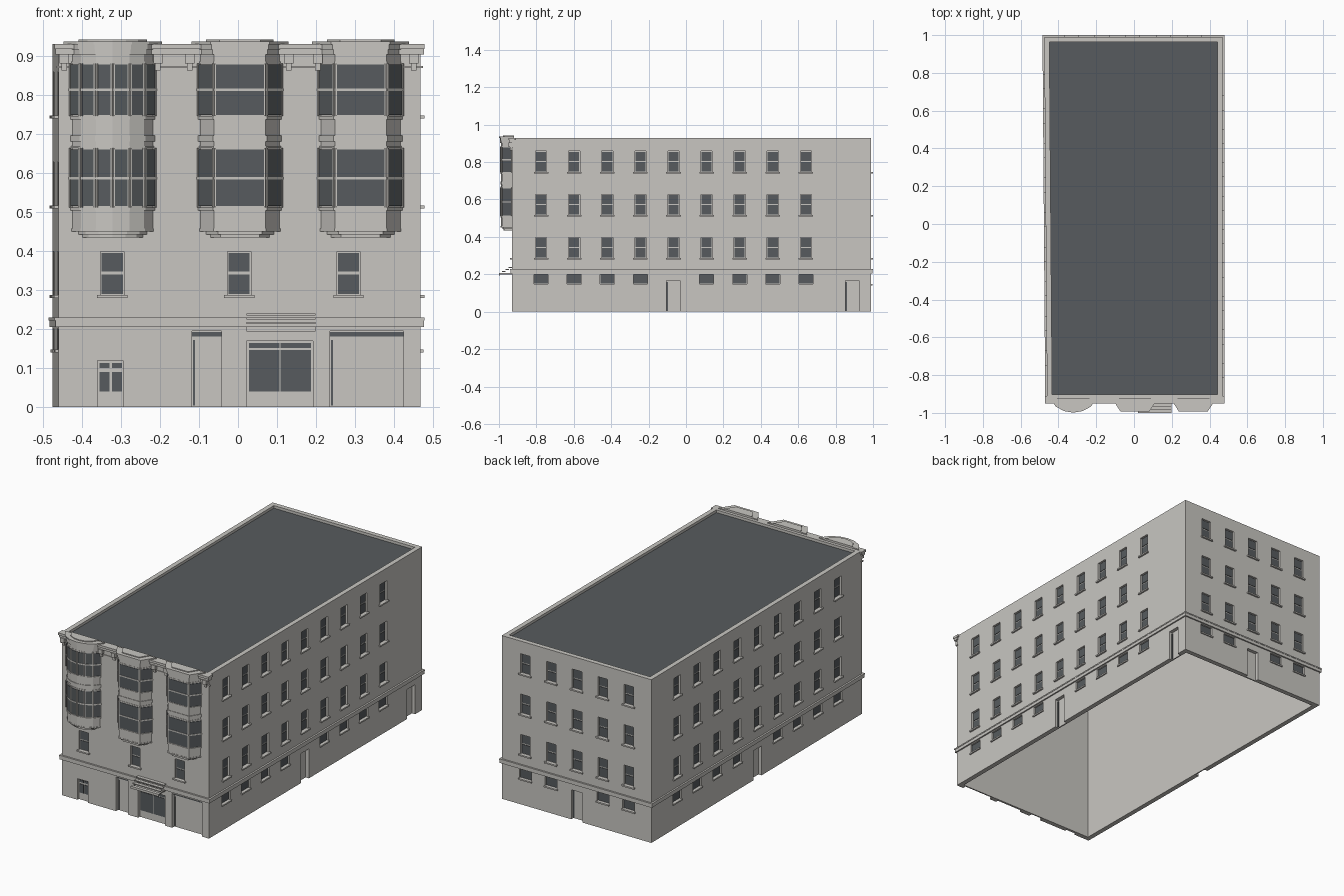
import bpy, bmesh, math
from mathutils import Matrix, Vector

if "Cube" in bpy.data.objects:
    bpy.data.objects.remove(bpy.data.objects["Cube"])


def material(name, color):
    m = bpy.data.materials.new(name)
    m.use_nodes = True
    m.diffuse_color = (*color, 1)
    m.node_tree.nodes["Principled BSDF"].inputs["Base Color"].default_value = (*color, 1)
    return m


STONE = material("pale stone", (0.58, 0.565, 0.535))
DARK = material("dark slate glass", (0.095, 0.105, 0.112))

parts = {}


def part(name, mat=STONE):
    if name not in parts:
        parts[name] = (bmesh.new(), mat)
    return parts[name][0]


def box(name, frame, u0, u1, z0, z1, d0, d1, mat=STONE):
    """Box in a wall frame: u along the wall, z up, d outward from the face."""
    centre = Matrix.Translation(((u0 + u1) / 2, -(d0 + d1) / 2, (z0 + z1) / 2))
    size = Matrix.Diagonal((u1 - u0, d1 - d0, z1 - z0, 1))
    bmesh.ops.create_cube(part(name, mat), size=1, matrix=frame @ centre @ size)


def prism(name, plan, z0, z1):
    bm = part(name)
    low = [bm.verts.new((x, y, z0)) for x, y in plan]
    high = [bm.verts.new((x, y, z1)) for x, y in plan]
    bm.faces.new(low[::-1])
    bm.faces.new(high)
    n = len(plan)
    for i in range(n):
        j = (i + 1) % n
        bm.faces.new((low[i], low[j], high[j], high[i]))


def frame_between(a, b):
    """Wall frame with origin at a and u pointing to b; outward is to the right."""
    angle = math.atan2(b[1] - a[1], b[0] - a[0])
    return Matrix.Translation((a[0], a[1], 0)) @ Matrix.Rotation(angle, 4, "Z")


# Footprint, slightly tapered on one side
FRONT, BACK = -0.93, 0.99
corners = [(-0.46, FRONT), (0.468, FRONT), (0.468, BACK), (-0.475, BACK)]
front = Matrix.Translation((0, FRONT, 0))
right = frame_between((0.468, 0), (0.468, 1))
back = frame_between((0, BACK), (-1, BACK))
left = frame_between((-0.467, 0), (-0.46, FRONT))
walls = [(front, -0.46, 0.468), (right, FRONT, BACK),
         (back, -0.468, 0.475), (left, -BACK, -FRONT)]

# Hollow shell: inner ceiling, inner wall, outer wall, parapet, roof
shell = bmesh.new()
rings = []
for inset, z in ((0.027, 0.89), (0.027, 0), (0, 0), (0, 0.93), (0.027, 0.93), (0.027, 0.915)):
    rings.append([shell.verts.new((x - math.copysign(inset, x), y - math.copysign(inset, y), z))
                  for x, y in corners])
for a, b in zip(rings, rings[1:]):
    for i in range(4):
        j = (i + 1) % 4
        shell.faces.new((a[i], a[j], b[j], b[i]))
shell.faces.new(rings[0])
shell.faces.new(rings[-1]).material_index = 1
bmesh.ops.recalc_face_normals(shell, faces=shell.faces)


def recess(frame, u0, u1, z0, z1, depth):
    box("opening_cutter", frame, u0, u1, z0, z1, -depth, 0.03)


def pane(frame, u0, u1, z0, z1, depth):
    box("window_glass", frame, u0, u1, z0, z1, -depth, 0.003 - depth, DARK)


def sash_window(frame, u, z):
    recess(frame, u - 0.03, u + 0.03, z - 0.003, z + 0.108, 0.012)
    pane(frame, u - 0.027, u + 0.027, z, z + 0.05, 0.012)
    pane(frame, u - 0.027, u + 0.027, z + 0.057, z + 0.105, 0.012)
    box("window_sills", frame, u - 0.039, u + 0.039, z - 0.011, z - 0.003, -0.01, 0.01)


def basement_window(frame, u):
    recess(frame, u - 0.038, u + 0.038, 0.148, 0.2, 0.012)
    pane(frame, u - 0.037, u + 0.037, 0.15, 0.199, 0.012)
    box("window_sills", frame, u - 0.042, u + 0.042, 0.14, 0.148, -0.01, 0.007)


def side_door(frame, u):
    recess(frame, u - 0.036, u + 0.036, -0.02, 0.168, 0.02)
    pane(frame, u - 0.036, u - 0.029, 0.004, 0.16, 0.02)


# Side and back walls
def fill_wall(frame, columns, door_column):
    for i, u in enumerate(columns):
        for z in (0.29, 0.52, 0.75):
            sash_window(frame, u, z)
        if i == door_column:
            side_door(frame, u)
        else:
            basement_window(frame, u)


fill_wall(right, [-0.775 + 0.177 * i for i in range(9)], 4)
side_door(right, 0.89)
fill_wall(left, [-0.755 + 0.183 * i for i in range(9)], 4)
fill_wall(back, [-0.32 + 0.163 * i for i in range(5)], 2)

# Belt course around the building
for frame, u0, u1 in walls:
    box("belt_course", frame, u0 - 0.008, u1 + 0.008, 0.205, 0.224, -0.01, 0.008)
    box("belt_course", frame, u0 - 0.01, u1 + 0.01, 0.222, 0.229, -0.01, 0.01)

# Front wall: small windows over the belt
for u in (-0.322, 0.003, 0.283):
    sash_window(front, u, 0.29)

# Front doors: glazed double door, entrance, shopfront, wide garage
recess(front, -0.36, -0.294, -0.02, 0.12, 0.012)
for u in (-0.342, -0.31):
    pane(front, u - 0.013, u + 0.013, 0.04, 0.09, 0.012)
    pane(front, u - 0.013, u + 0.013, 0.1, 0.113, 0.012)
recess(front, -0.118, -0.042, -0.02, 0.195, 0.02)
pane(front, -0.118, -0.042, 0.181, 0.193, 0.02)
pane(front, -0.115, -0.11, 0.004, 0.172, 0.02)
recess(front, 0.022, 0.192, -0.02, 0.17, 0.015)
for u in (0.067, 0.148):
    pane(front, u - 0.039, u + 0.039, 0.04, 0.146, 0.015)
    pane(front, u - 0.039, u + 0.039, 0.152, 0.164, 0.015)
recess(front, 0.236, 0.424, -0.02, 0.195, 0.02)
pane(front, 0.236, 0.424, 0.181, 0.193, 0.02)
pane(front, 0.238, 0.243, 0.004, 0.172, 0.02)

# Stepped canopy over the shopfront
for i in range(4):
    z = 0.235 - 0.011 * i
    box("canopy_slats", front, 0.022, 0.198, z, z + 0.005, 0.017 * i, 0.017 * i + 0.019)
box("canopy_slats", front, 0.022, 0.198, 0.194, 0.207, 0.064, 0.07)
for u in (0.024, 0.194):
    box("canopy_slats", front, u, u + 0.003, 0.2, 0.206, 0, 0.066)

# Front cornice and brackets
box("cornice", front, -0.466, 0.474, 0.868, 0.873, -0.01, 0.004)
box("cornice", front, -0.468, 0.476, 0.903, 0.917, -0.01, 0.014)
box("cornice", front, -0.47, 0.478, 0.917, 0.93, -0.02, 0.02)
for u in (-0.445, -0.205, -0.124, 0.13, 0.204, 0.45):
    box("cornice_brackets", front, u - 0.012, u + 0.012, 0.88, 0.905, 0, 0.02)
    box("cornice_brackets", front, u - 0.007, u + 0.007, 0.862, 0.88, 0, 0.011)


# Bay windows
def bay(name, cx, plan):
    def at(s):
        return [(cx + x * s, FRONT + y * s + (0.01 if y == 0 else 0)) for x, y in plan]

    prism(name, at(1), 0.455, 0.92)
    layers = [(0.434, 0.442, 0.76), (0.442, 0.45, 0.86), (0.45, 0.457, 1.02),
              (0.503, 0.511, 1.05), (0.664, 0.669, 1.03), (0.68, 0.696, 1.05),
              (0.737, 0.745, 1.05), (0.88, 0.885, 1.02), (0.903, 0.916, 1.06),
              (0.916, 0.929, 1.1), (0.929, 0.936, 1.15), (0.936, 0.941, 0.8)]
    for z0, z1, s in layers:
        prism(name + "_mouldings", at(s), z0, z1)
    points = [Vector((cx + x, FRONT + y)) for x, y in plan]
    for a, b in zip(points, points[1:]):
        f, w = frame_between(a, b), (b - a).length
        for z0, z1 in ((0.515, 0.583), (0.59, 0.66), (0.748, 0.809), (0.816, 0.877)):
            pane(f, 0.005, w - 0.005, z0, z1, 0.001)
        for z in (0.583, 0.809):
            box(name + "_sash_bars", f, 0, w, z, z + 0.007, 0, 0.004)
        for z0, z1 in ((0.511, 0.664), (0.745, 0.88)):
            for u in (0.001, w - 0.005):
                box(name + "_sash_bars", f, u, u + 0.004, z0, z1, 0, 0.004)


canted = [(-0.108, 0), (-0.066, -0.055), (0.066, -0.055), (0.108, 0)]
steps = [math.radians(19 * i) for i in range(-3, 4)]
bow = [(0.131 * math.sin(a), min(0, 0.0713 - 0.131 * math.cos(a))) for a in steps]
bow[0], bow[-1] = (-0.11, 0), (0.11, 0)
bay("bow_bay", -0.321, bow)
bay("middle_bay", 0.005, canted)
bay("end_bay", 0.314, canted)


# Turn the collected parts into objects
def make_object(name, bm, mats):
    bmesh.ops.recalc_face_normals(bm, faces=bm.faces)
    mesh = bpy.data.meshes.new(name)
    bm.to_mesh(mesh)
    bm.free()
    for m in mats:
        mesh.materials.append(m)
    obj = bpy.data.objects.new(name, mesh)
    bpy.context.scene.collection.objects.link(obj)
    return obj


building = make_object("building_shell", shell, [STONE, DARK])
for name, (bm, mat) in parts.items():
    obj = make_object(name, bm, [mat])
    if name == "opening_cutter":
        obj.hide_render = True
        obj.hide_viewport = True
        cut = building.modifiers.new("openings", "BOOLEAN")
        cut.operation = "DIFFERENCE"
        cut.solver = "EXACT"
        cut.object = obj
